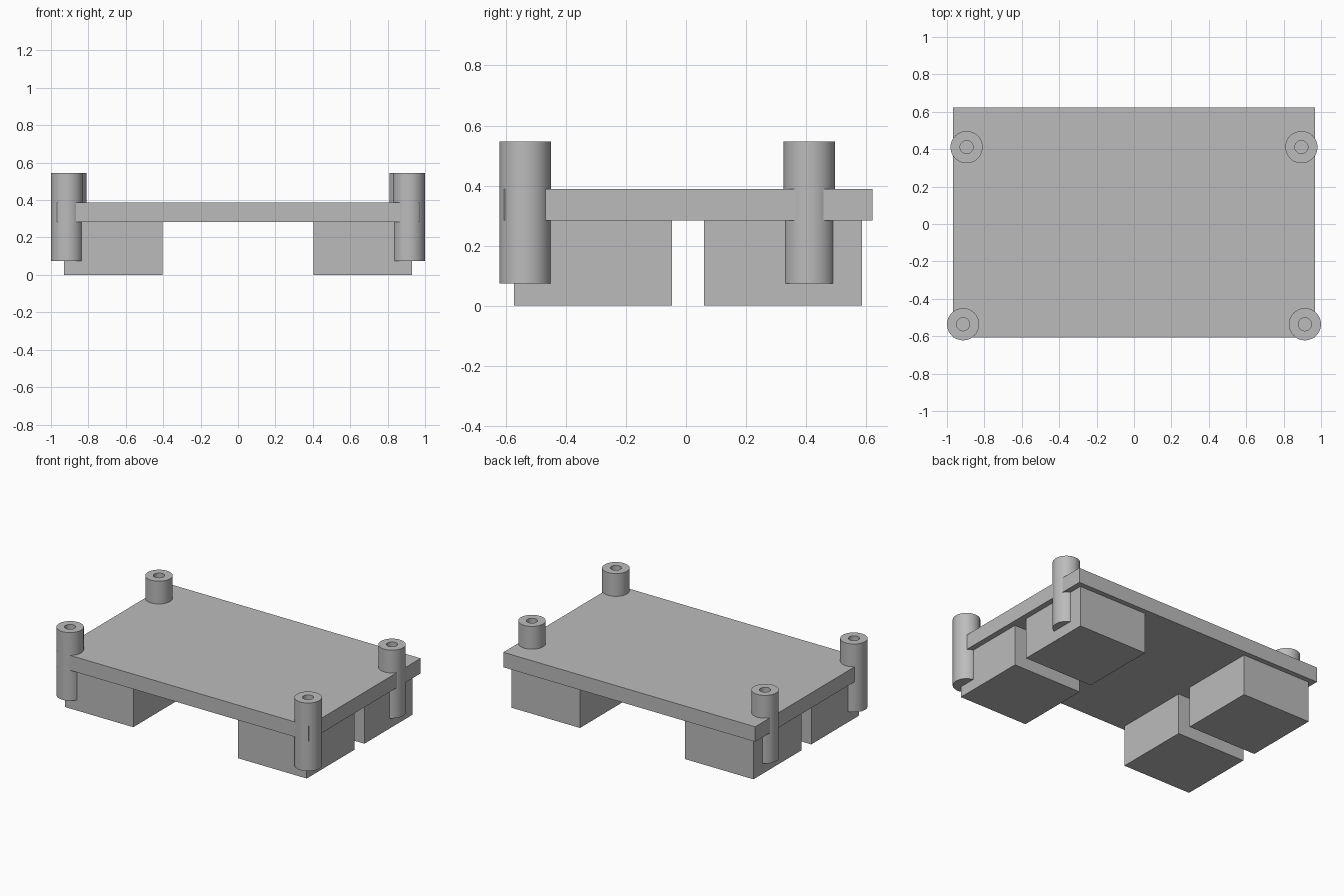
import bpy
import bmesh
from math import cos, sin, tau, radians

default = bpy.data.objects.get("Cube")
if default:
    bpy.data.objects.remove(default)

# Single flat grey
grey = bpy.data.materials.new("plain_grey")
grey.use_nodes = True
colour = (0.5, 0.5, 0.5, 1)
grey.diffuse_color = colour
grey.node_tree.nodes["Principled BSDF"].inputs["Base Color"].default_value = colour


def finish(name, bm):
    bmesh.ops.recalc_face_normals(bm, faces=bm.faces)
    mesh = bpy.data.meshes.new(name)
    bm.to_mesh(mesh)
    bm.free()
    mesh.materials.append(grey)
    obj = bpy.data.objects.new(name, mesh)
    bpy.context.collection.objects.link(obj)
    return obj


def box(name, low, high):
    bm = bmesh.new()
    bmesh.ops.create_cube(bm, size=1)
    for v in bm.verts:
        v.co = [(a + b) / 2 + c * (b - a) for a, b, c in zip(low, high, v.co)]
    return finish(name, bm)


def post(name, x, y, sides=48):
    """Turned post with a blind, cone-bottomed screw hole in its top."""
    bottom, top, radius, bore = 0.073, 0.546, 0.086, 0.035
    profile = [(radius, bottom), (radius, top), (bore, top), (bore, top - 0.2)]
    bm = bmesh.new()
    rings = [[bm.verts.new((x + r * cos(tau * i / sides), y + r * sin(tau * i / sides), z))
              for i in range(sides)] for r, z in profile]
    tip = bm.verts.new((x, y, top - 0.22))
    bm.faces.new(rings[0])
    for i in range(sides):
        j = (i + 1) % sides
        for a, b in zip(rings, rings[1:]):
            bm.faces.new((a[i], a[j], b[j], b[i]))
        bm.faces.new((rings[-1][i], rings[-1][j], tip))
    obj = finish(name, bm)
    bpy.ops.object.select_all(action="DESELECT")
    obj.select_set(True)
    bpy.context.view_layer.objects.active = obj
    bpy.ops.object.shade_smooth_by_angle(angle=radians(20))


# Flat plate
box("base_plate", (-0.967, -0.607, 0.284), (0.967, 0.622, 0.388))

# Blocks under the plate and posts at its corners, mirrored left to right
for side, s in (("left", 1), ("right", -1)):
    x0, x1 = sorted((s * 0.403, s * 0.929))
    box(f"front_{side}_block", (x0, -0.573, 0), (x1, -0.047, 0.284))
    box(f"back_{side}_block", (x0, 0.06, 0), (x1, 0.587, 0.284))
    post(f"front_{side}_post", s * 0.914, -0.536)
    post(f"back_{side}_post", s * 0.895, 0.411)
